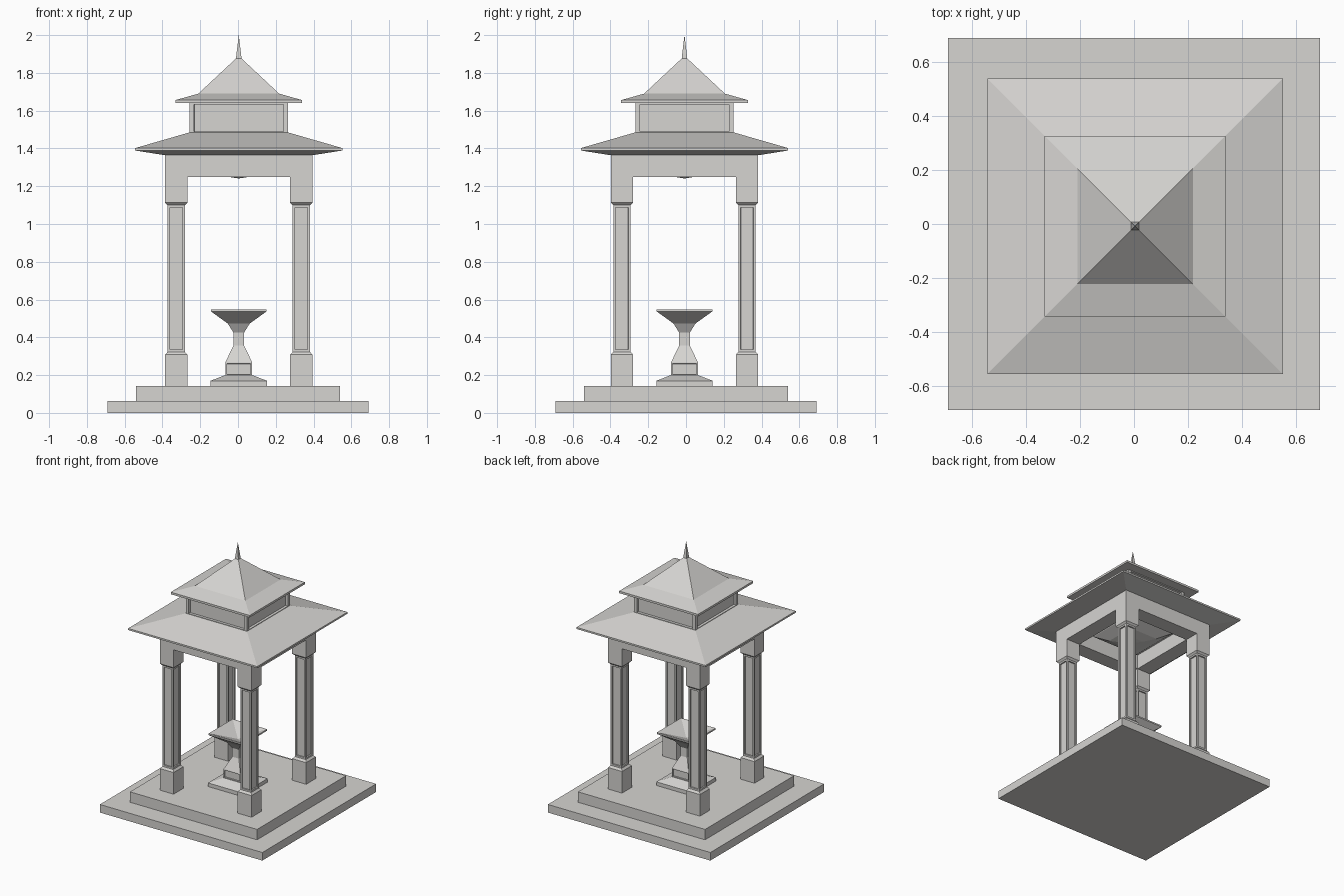
import bpy, bmesh

if "Cube" in bpy.data.objects:
    bpy.data.objects.remove(bpy.data.objects["Cube"])

stone = bpy.data.materials.new("pale_stone")
stone.diffuse_color = (0.67, 0.66, 0.64, 1)
stone.use_nodes = True
stone.node_tree.nodes["Principled BSDF"].inputs["Base Color"].default_value = stone.diffuse_color
CX, CY = 0.004, -0.008   # slight offset of the pavilion on its base


def square_lathe(name, profile, cx=CX, cy=CY, closed=False, panel=None):
    """Stack square rings (half width, z); panel = (zmin, zmax, border, depth)."""
    bm = bmesh.new()
    rings = []
    for h, z in profile:
        rings.append([bm.verts.new((cx + sx * h, cy + sy * h, z))
                      for sx, sy in ((-1, -1), (1, -1), (1, 1), (-1, 1))])
    pairs = list(zip(rings, rings[1:]))
    if closed:
        pairs.append((rings[-1], rings[0]))
    for a, b in pairs:
        for i in range(4):
            j = (i + 1) % 4
            bm.faces.new((a[i], a[j], b[j], b[i]))
    if not closed:
        bm.faces.new(rings[0][::-1])
        bm.faces.new(rings[-1])
    bmesh.ops.remove_doubles(bm, verts=bm.verts[:], dist=0.0001)
    bmesh.ops.recalc_face_normals(bm, faces=bm.faces[:])
    if panel:
        zmin, zmax, border, depth = panel
        bm.normal_update()
        faces = [f for f in bm.faces if abs(f.normal.z) < 0.01
                 and zmin < f.calc_center_median().z < zmax]
        # border first, then a straight-sided recess
        bmesh.ops.inset_individual(bm, faces=faces, thickness=border)
        bmesh.ops.inset_individual(bm, faces=faces, thickness=0.0005, depth=-depth)
    me = bpy.data.meshes.new(name)
    bm.to_mesh(me)
    bm.free()
    me.materials.append(stone)
    ob = bpy.data.objects.new(name, me)
    bpy.context.collection.objects.link(ob)
    return ob


# Stepped base
square_lathe("lower_step", [(0.69, 0), (0.69, 0.062)], 0, 0)
square_lathe("upper_step", [(0.54, 0.062), (0.54, 0.142)], 0, 0)

# Four columns with plinth, panelled shaft and capital
for sx, nx in ((-1, "left"), (1, "right")):
    for sy, ny in ((-1, "front"), (1, "back")):
        square_lathe(f"{ny}_{nx}_column",
                     [(0.059, 0.142), (0.059, 0.308), (0.046, 0.323),
                      (0.046, 1.1), (0.059, 1.113), (0.059, 1.25)],
                     CX + sx * 0.331, CY + sy * 0.331,
                     panel=(0.5, 0.9, 0.018, 0.01))

# Beam frame on top of the columns
square_lathe("beam_frame", [(0.39, 1.25), (0.39, 1.364), (0.272, 1.364), (0.272, 1.25)],
             closed=True)

# Sagging ceiling between the beams
square_lathe("ceiling", [(0, 1.241), (0.05, 1.249), (0.12, 1.268), (0.2, 1.307),
                         (0.272, 1.362)])

# Lower roof, panelled lantern box, upper roof and finial
square_lathe("lower_roof", [(0.39, 1.364), (0.548, 1.389), (0.548, 1.402), (0.26, 1.485)])
square_lathe("lantern_box", [(0.26, 1.465), (0.26, 1.658)],
             panel=(1.4, 1.7, 0.034, 0.02))
square_lathe("upper_roof", [(0.335, 1.64), (0.335, 1.656), (0.214, 1.69), (0, 1.89)])
square_lathe("finial", [(0.015, 1.872), (0.011, 1.91), (0, 2.0)])

# Pedestal basin in the middle
square_lathe("basin_foot", [(0.149, 0.142), (0.149, 0.17), (0.072, 0.2)])
square_lathe("basin_pedestal",
             [(0.071, 0.198), (0.071, 0.268), (0.028, 0.357), (0.028, 0.425),
              (0.058, 0.473), (0.147, 0.537), (0.147, 0.548), (0.136, 0.548), (0, 0.49)],
             panel=(0.21, 0.26, 0.011, 0.01))
